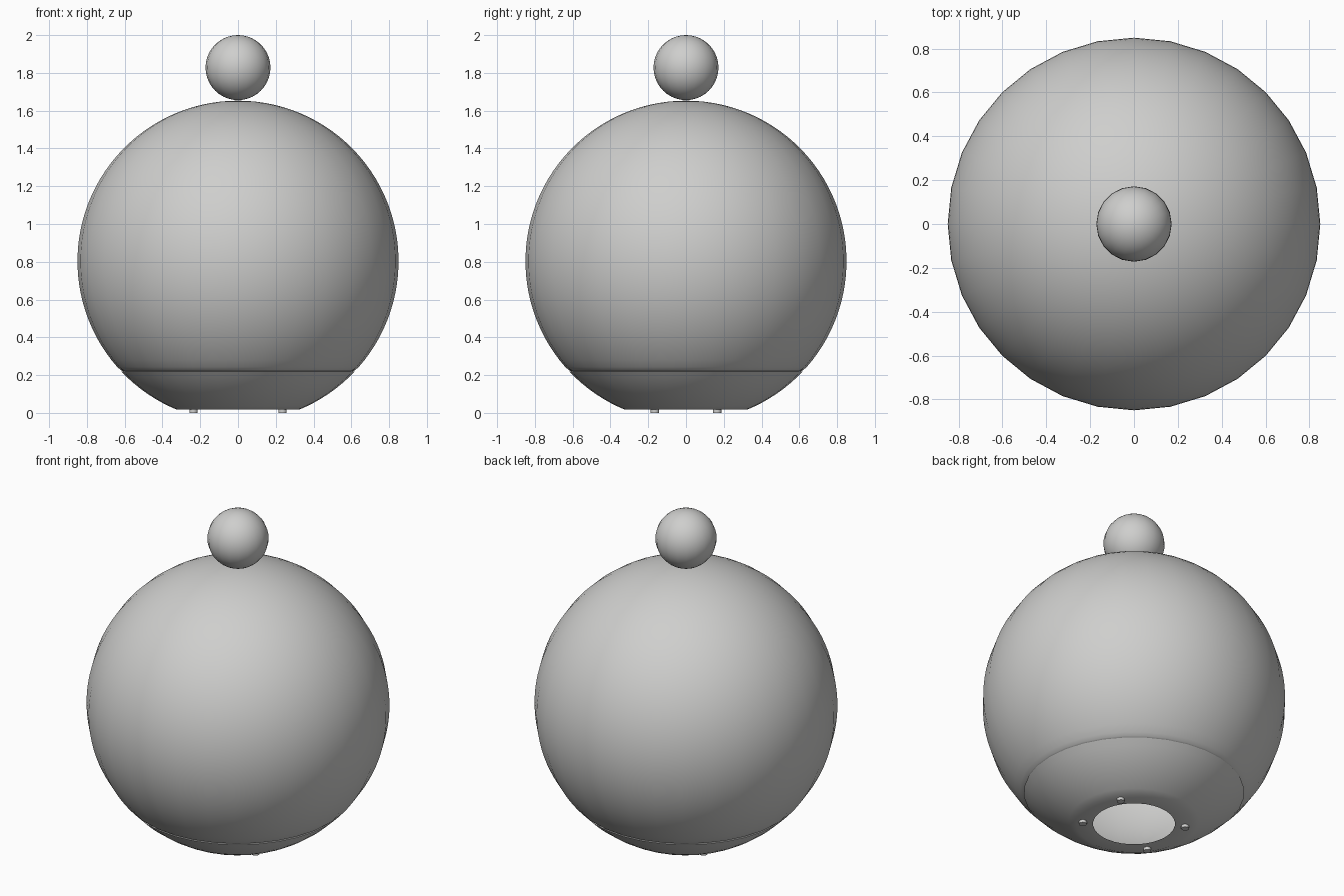
import bpy, bmesh, math

if "Cube" in bpy.data.objects:
    bpy.data.objects.remove(bpy.data.objects["Cube"])

grey = bpy.data.materials.new("light_grey")
grey.diffuse_color = (0.62, 0.62, 0.61, 1)
grey.use_nodes = True
grey.node_tree.nodes["Principled BSDF"].inputs["Base Color"].default_value = grey.diffuse_color


def finish(bm, name, angle=40):
    me = bpy.data.meshes.new(name)
    bm.to_mesh(me)
    bm.free()
    me.materials.append(grey)
    me.shade_smooth()
    me.set_sharp_from_angle(angle=math.radians(angle))
    ob = bpy.data.objects.new(name, me)
    bpy.context.collection.objects.link(ob)
    return ob


def lathe(name, profile, segs=32, angle=40):
    """Revolve (radius, z) points, listed top to bottom, around z."""
    bm = bmesh.new()
    rings = []
    for r, z in profile:
        n = 1 if r < 1e-5 else segs
        rings.append([bm.verts.new((r * math.cos(2 * math.pi * i / segs),
                                    r * math.sin(2 * math.pi * i / segs), z)) for i in range(n)])
    for a, b in zip(rings, rings[1:]):
        for i in range(segs):
            j = (i + 1) % segs
            quad = [a[i % len(a)], b[i % len(b)], b[j % len(b)], a[j % len(a)]]
            bm.faces.new(list(dict.fromkeys(quad)))
    return finish(bm, name, angle)


R, CZ = 0.85, 0.803


def arc(z0, z1, n):
    """Points on the big sphere between two heights."""
    t0, t1 = (math.acos(max(-1, min(1, (z - CZ) / R))) for z in (z0, z1))
    ts = [t0 + (t1 - t0) * i / n for i in range(n + 1)]
    return [(R * math.sin(t), CZ + R * math.cos(t)) for t in ts]


# Hollow globe with a softly rolled lower rim
lathe("globe", arc(CZ + R, 0.243, 40) + [(0.622, 0.228), (0.612, 0.222), (0.597, 0.222)], angle=60)

# Shallow base bowl with a round opening underneath
lathe("base_bowl", [(0.595, 0.221)] + arc(0.22, 0.017, 8) + [(0.23, 0.017)], angle=30)

# Round knob on top
bm = bmesh.new()
bmesh.ops.create_uvsphere(bm, u_segments=20, v_segments=20, radius=0.172)
bmesh.ops.translate(bm, verts=bm.verts, vec=(0, 0, 1.828))
finish(bm, "top_knob")

# Four little feet
for sx in (-1, 1):
    for sy in (-1, 1):
        bm = bmesh.new()
        bmesh.ops.create_cone(bm, cap_ends=True, segments=16, radius1=0.022, radius2=0.022, depth=0.02)
        bmesh.ops.translate(bm, verts=bm.verts, vec=(sx * 0.236, sy * 0.165, 0.01))
        finish(bm, "foot")
